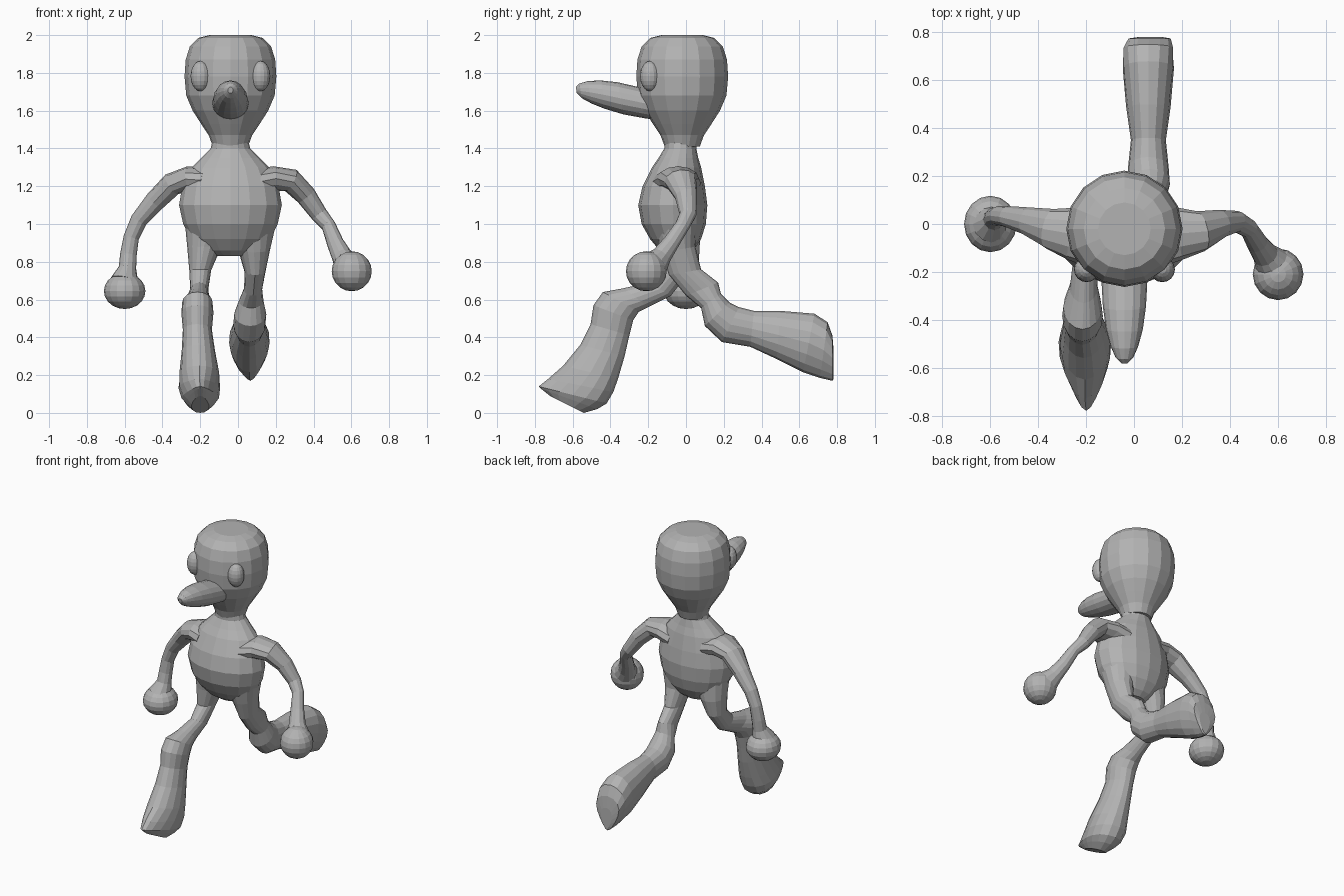
import bpy, bmesh, math
from mathutils import Vector

cube = bpy.data.objects.get("Cube")
if cube:
    bpy.data.objects.remove(cube, do_unlink=True)

grey = bpy.data.materials.new("plain grey")
grey.use_nodes = True
grey.diffuse_color = (0.45, 0.45, 0.45, 1)
grey.node_tree.nodes["Principled BSDF"].inputs["Base Color"].default_value = grey.diffuse_color

SIDES = 16
MID = -0.04  # x of the head and torso


def finish(name, bm):
    bmesh.ops.recalc_face_normals(bm, faces=bm.faces)
    mesh = bpy.data.meshes.new(name)
    bm.to_mesh(mesh)
    bm.free()
    mesh.materials.append(grey)
    obj = bpy.data.objects.new(name, mesh)
    bpy.context.collection.objects.link(obj)
    return obj


def loft(name, sections, sides=SIDES):
    """Skin rings given as (centre, half axis u, half axis v, narrowing towards u)."""
    bm = bmesh.new()
    rings = []
    for centre, u, v, narrow in sections:
        ring = []
        for i in range(sides):
            a = 2 * math.pi * i / sides
            c, s = math.cos(a), math.sin(a)
            ring.append(bm.verts.new(centre + u * c + v * s * (1 - narrow * c)))
        rings.append(ring)
    for low, high in zip(rings, rings[1:]):
        for i in range(sides):
            j = (i + 1) % sides
            bm.faces.new((low[i], low[j], high[j], high[i]))
    bm.faces.new(rings[0])
    bm.faces.new(rings[-1])
    return finish(name, bm)


def turned(name, rows):
    """Upright body from rows of height, y centre, x radius, y radius."""
    loft(name, [(Vector((MID, y, z)), Vector((rx, 0, 0)), Vector((0, ry, 0)), 0)
                for z, y, rx, ry in rows])


def side_profile(name, rows, sides=SIDES):
    """Rows of x, upper edge (y, z), lower edge (y, z), half width, narrowing."""
    sections = []
    for x, upper, lower, width, narrow in rows:
        a, b = Vector((x, *upper)), Vector((x, *lower))
        sections.append(((a + b) / 2, (a - b) / 2, Vector((width, 0, 0)), narrow))
    loft(name, sections, sides)


def arm(name, rows):
    """Tube along points, with an in-plane radius and a front-to-back radius."""
    pts = [Vector(r[0]) for r in rows]
    sections = []
    for i, (_, ru, rv) in enumerate(rows):
        t = (pts[min(i + 1, len(pts) - 1)] - pts[max(i - 1, 0)]).normalized()
        u = t.cross(Vector((0, 1, 0))).normalized()
        sections.append((pts[i], u * ru, u.cross(t) * rv, 0))
    loft(name, sections, 12)


def ellipsoid(name, centre, radii, seg=16, rings=10):
    bm = bmesh.new()
    bmesh.ops.create_uvsphere(bm, u_segments=seg, v_segments=rings, radius=1)
    bmesh.ops.scale(bm, vec=radii, verts=bm.verts)
    bmesh.ops.translate(bm, vec=centre, verts=bm.verts)
    return finish(name, bm)


# Head and torso
head_rows = [(2.0, .11), (1.985, .17), (1.94, .215), (1.87, .237), (1.78, .243),
             (1.68, .234), (1.6, .2), (1.53, .155), (1.47, .115), (1.41, .093)]
turned("head", [(z, -.02, r, r) for z, r in head_rows])
turned("torso", [(1.44, -.03, .095, .085), (1.4, -.03, .105, .085), (1.35, -.04, .155, .105),
                 (1.3, -.05, .205, .13), (1.2, -.065, .255, .165), (1.1, -.07, .272, .183),
                 (1.0, -.065, .25, .17), (.92, -.055, .21, .135), (.86, -.05, .15, .09),
                 (.83, -.045, .08, .05)])

# Eyes
for name, side in (("left_eye", 1), ("right_eye", -1)):
    ellipsoid(name, (MID + side * .158, -.19, 1.783), (.053, .053, .08))

# Beak
side_profile("beak", [(MID, (-.15, 1.7), (-.15, 1.55), .095, 0),
                      (MID, (-.25, 1.725), (-.22, 1.56), .096, 0),
                      (MID, (-.36, 1.75), (-.33, 1.58), .09, 0),
                      (MID, (-.45, 1.76), (-.43, 1.61), .077, 0),
                      (MID, (-.52, 1.757), (-.5, 1.638), .058, 0),
                      (MID, (-.565, 1.743), (-.55, 1.665), .037, 0),
                      (MID, (-.583, 1.725), (-.578, 1.692), .014, 0)])

# Right leg striding forward, flaring into a pointed foot
side_profile("right_leg", [
    (-.15, (-.16, 1.0), (.05, .99), .13, 0), (-.18, (-.14, .88), (.045, .86), .088, 0),
    (-.2, (-.13, .76), (.02, .75), .058, 0), (-.205, (-.2, .69), (-.08, .62), .048, 0),
    (-.21, (-.33, .66), (-.2, .56), .058, 0), (-.215, (-.44, .64), (-.25, .535), .08, 0),
    (-.215, (-.49, .57), (-.28, .49), .085, 0), (-.215, (-.505, .47), (-.3, .41), .077, 0),
    (-.21, (-.56, .36), (-.325, .3), .088, 0), (-.205, (-.65, .25), (-.36, .18), .105, .1),
    (-.205, (-.73, .18), (-.385, .11), .105, .35), (-.2, (-.78, .14), (-.42, .05), .09, .5),
    (-.2, (-.77, .13), (-.47, .02), .07, .5), (-.2, (-.72, .09), (-.54, 0), .045, .3)])

# Left leg kicked back
side_profile("left_leg", [
    (.07, (.06, 1.0), (-.17, .99), .13, 0), (.085, (.05, .88), (-.13, .85), .085, 0),
    (.09, (.08, .76), (-.09, .73), .055, 0), (.08, (.17, .69), (0, .62), .048, 0),
    (.07, (.185, .63), (.08, .555), .065, 0), (.065, (.23, .585), (.1, .46), .085, 0),
    (.06, (.28, .56), (.19, .375), .085, 0), (.06, (.36, .54), (.34, .35), .073, 0),
    (.06, (.5, .54), (.48, .285), .093, 0), (.06, (.68, .525), (.62, .215), .107, -.1),
    (.06, (.75, .48), (.71, .185), .1, -.3), (.065, (.775, .41), (.775, .17), .08, -.5),
    (.07, (.782, .33), (.782, .18), .04, -.4)])

# Arms
arm("right_arm", [((-.18, -.05, 1.23), .07, .13), ((-.26, -.04, 1.24), .066, .11),
                  ((-.35, -.02, 1.21), .062, .085), ((-.44, .01, 1.12), .055, .06),
                  ((-.525, .03, 1.02), .045, .045), ((-.565, .035, .93), .041, .04),
                  ((-.58, .03, .84), .044, .04), ((-.585, .02, .77), .046, .046),
                  ((-.6, 0, .7), .075, .08)])
arm("left_arm", [((.1, -.05, 1.22), .07, .13), ((.19, -.04, 1.24), .066, .11),
                 ((.28, -.03, 1.23), .064, .085), ((.36, 0, 1.15), .055, .06),
                 ((.43, .01, 1.05), .045, .045), ((.48, -.02, .99), .038, .04),
                 ((.515, -.08, .9), .045, .045), ((.55, -.13, .83), .055, .055),
                 ((.59, -.18, .77), .085, .085)])

# Ball hands
ellipsoid("right_hand", (-.6, 0, .645), (.11, .118, .095))
ellipsoid("left_hand", (.602, -.21, .75), (.106, .108, .106))
